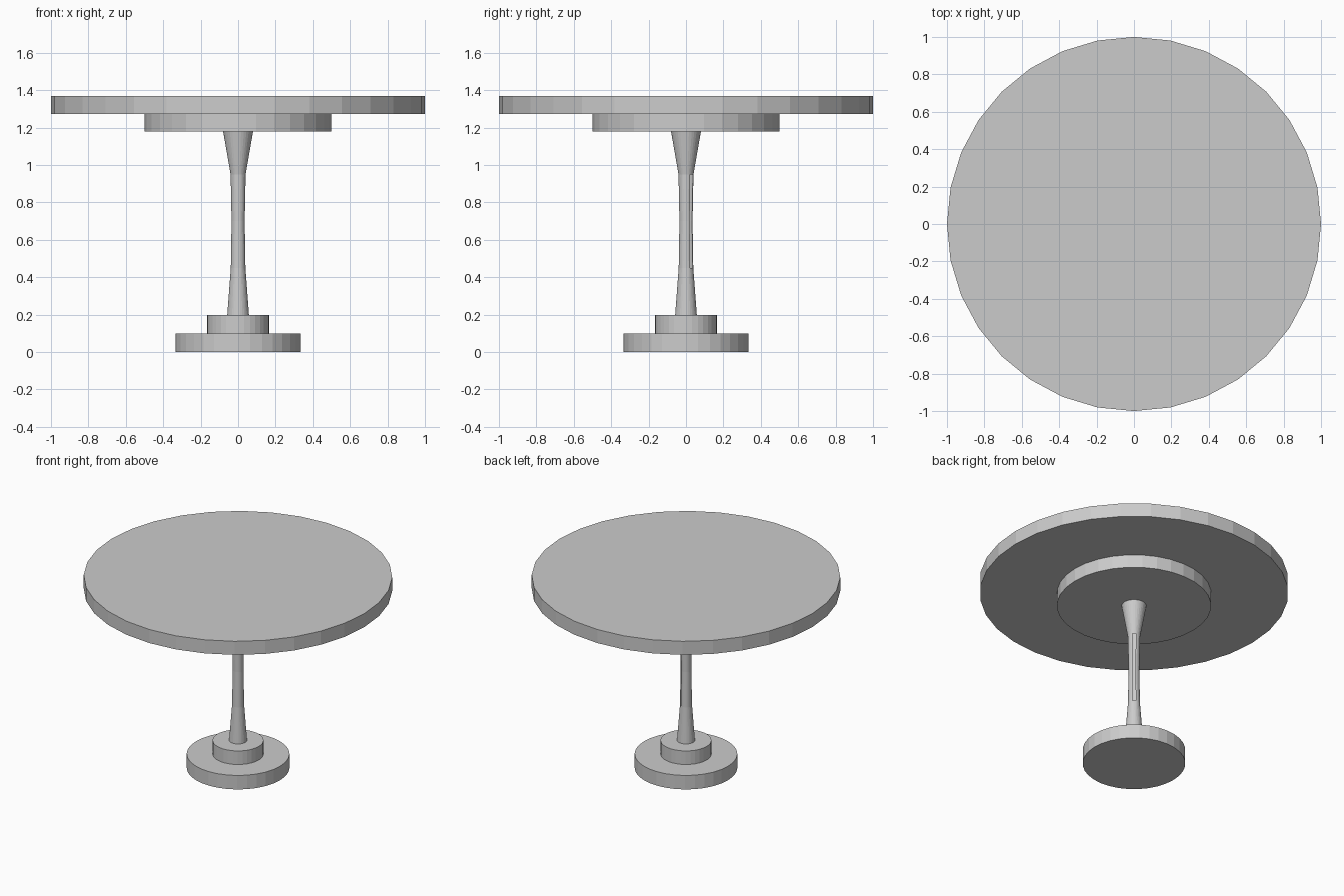
import bpy, bmesh
from math import cos, sin, tau

if "Cube" in bpy.data.objects:
    bpy.data.objects.remove(bpy.data.objects["Cube"])

SIDES = 32


def lathe(name, profile, open_faces=()):
    """Revolve (radius, z) rings; open_faces lists (band, side) left out."""
    bm = bmesh.new()
    rings = [[bm.verts.new((r * cos(tau * i / SIDES), r * sin(tau * i / SIDES), z))
              for i in range(SIDES)] for r, z in profile]
    for b, (lo, hi) in enumerate(zip(rings, rings[1:])):
        for i in range(SIDES):
            if (b, i) not in open_faces:
                j = (i + 1) % SIDES
                bm.faces.new((lo[i], lo[j], hi[j], hi[i]))
    bm.faces.new(rings[0][::-1])
    bm.faces.new(rings[-1])
    mesh = bpy.data.meshes.new(name)
    bm.to_mesh(mesh)
    bm.free()
    obj = bpy.data.objects.new(name, mesh)
    bpy.context.collection.objects.link(obj)
    return obj


def disc(name, radius, z0, z1):
    return lathe(name, [(radius, z0), (radius, z1)])


# Stepped base
disc("base_plate", 0.333, 0.0, 0.10)
disc("base_collar", 0.165, 0.10, 0.197)

# Waisted column with a narrow open slot at its back right
slot = {(band, side) for band in (1, 2) for side in (3, 4, 5)}
lathe("column", [(0.058, 0.197), (0.039, 0.45), (0.035, 0.70),
                 (0.04, 0.95), (0.08, 1.18)], slot)

# Support disc and round top
disc("support_disc", 0.5, 1.18, 1.273)
disc("table_top", 1.0, 1.273, 1.37)
